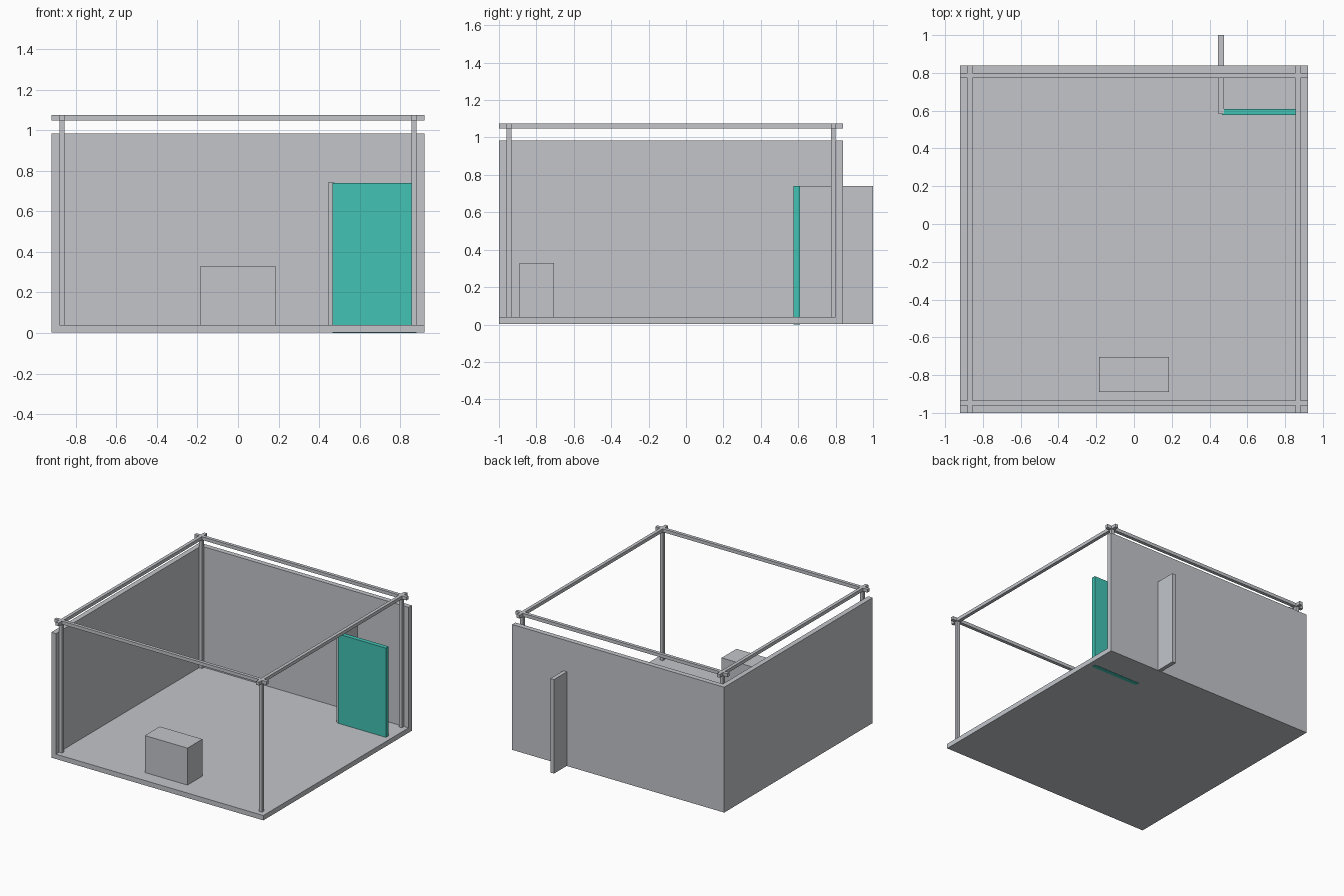
import bpy
import bmesh
from mathutils import Matrix, Vector

default = bpy.data.objects.get("Cube")
if default:
    bpy.data.objects.remove(default, do_unlink=True)


def material(name, rgb):
    mat = bpy.data.materials.new(name)
    mat.use_nodes = True
    colour = (*rgb, 1)
    mat.diffuse_color = colour
    mat.node_tree.nodes["Principled BSDF"].inputs["Base Color"].default_value = colour
    return mat


grey = material("light grey", (0.54, 0.56, 0.59))
teal = material("teal", (0.054, 0.54, 0.456))


def box(name, x, y, z, mat=grey):
    """Box spanning the given (low, high) range on each axis."""
    low, high = (Vector(corner) for corner in zip(x, y, z))
    bm = bmesh.new()
    bmesh.ops.create_cube(bm, size=1, matrix=Matrix.LocRotScale(
        (low + high) / 2, None, high - low))
    mesh = bpy.data.meshes.new(name)
    bm.to_mesh(mesh)
    bm.free()
    mesh.materials.append(mat)
    obj = bpy.data.objects.new(name, mesh)
    bpy.context.collection.objects.link(obj)
    return obj


def around(centre, half=0.013):
    return centre - half, centre + half


SIDE, FRONT, BACK = 0.92, -1.0, 0.84
FLOOR, WALL, WALL_TOP = 0.04, 0.04, 0.985
BEAM_LOW, BEAM_TOP = 1.049, 1.075

# Floor and the two solid walls
box("floor", (-SIDE, SIDE), (FRONT, BACK), (0.002, FLOOR))
box("right_wall", (-SIDE, WALL - SIDE), (FRONT, BACK), (0.002, WALL_TOP))
box("back_wall", (WALL - SIDE, SIDE), (BACK - WALL, BACK), (0.002, WALL_TOP))

# Posts and the crossing beams of the overhead frame
columns = {"right": -0.868, "left": 0.868}
rows = {"front": -0.947, "back": 0.787}
for side, x in columns.items():
    for end, y in rows.items():
        box(f"{end}_{side}_post", around(x), around(y), (FLOOR, BEAM_LOW))
    box(f"{side}_beam", around(x), (FRONT, BACK), (BEAM_LOW, BEAM_TOP))
for end, y in rows.items():
    box(f"{end}_beam", (-SIDE, SIDE), around(y), (BEAM_LOW, BEAM_TOP))

# Partition running through the back wall, with a door panel against it
box("partition", (0.445, 0.477), (0.586, 1.0), (0.004, 0.741))
box("door_panel", (0.466, 0.88), (0.576, 0.61), (0, 0.74), teal)

# Counter near the front edge
box("counter", (-0.185, 0.185), (-0.89, -0.705), (FLOOR, 0.33))
